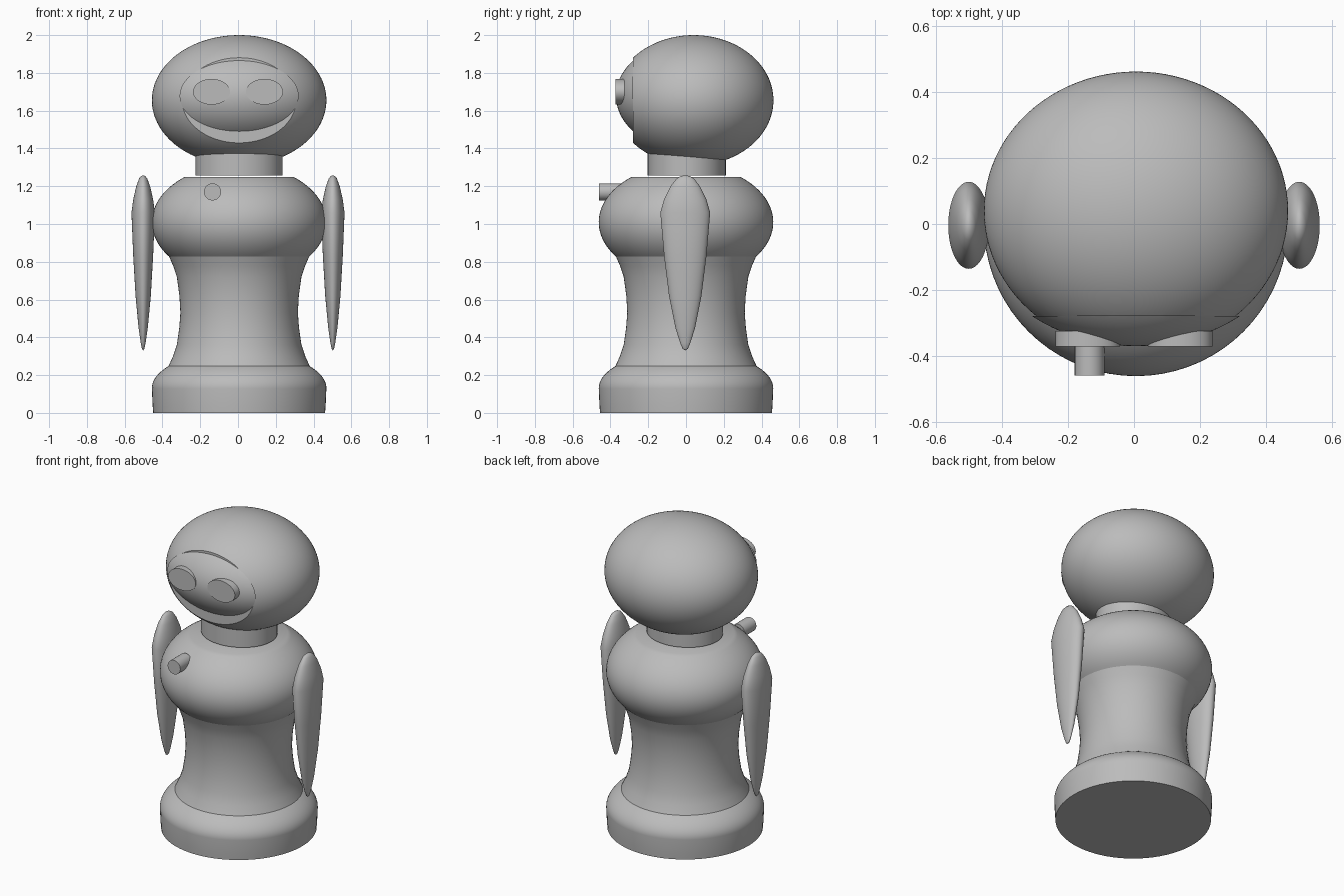
import bpy, bmesh, math
from math import sin, cos, pi
from mathutils import Matrix, Vector

cube = bpy.data.objects.get("Cube")
if cube:
    bpy.data.objects.remove(cube, do_unlink=True)

SEG = 72
CX = 0.006
FACE_Y = -0.28

grey = bpy.data.materials.new("plain grey")
grey.use_nodes = True
grey.diffuse_color = (0.5, 0.5, 0.5, 1)
grey.node_tree.nodes["Principled BSDF"].inputs["Base Color"].default_value = (0.5, 0.5, 0.5, 1)


def finish(name, bm, angle=32):
    bmesh.ops.recalc_face_normals(bm, faces=bm.faces)
    mesh = bpy.data.meshes.new(name)
    bm.to_mesh(mesh)
    bm.free()
    mesh.materials.append(grey)
    obj = bpy.data.objects.new(name, mesh)
    bpy.context.collection.objects.link(obj)
    bpy.ops.object.select_all(action="DESELECT")
    obj.select_set(True)
    bpy.context.view_layer.objects.active = obj
    bpy.ops.object.shade_smooth_by_angle(angle=math.radians(angle))
    return obj


def lathe(name, profile, centre=(0, 0), stretch=(1, 1), angle=32):
    """Turn (radius, height) points around z; open ends are capped."""
    bm = bmesh.new()
    verts = [bm.verts.new((r, 0, z)) for r, z in profile]
    edges = [bm.edges.new(pair) for pair in zip(verts, verts[1:])]
    bmesh.ops.spin(bm, geom=verts + edges, cent=(0, 0, 0), axis=(0, 0, 1),
                   angle=2 * pi, steps=SEG, use_duplicate=False)
    bmesh.ops.remove_doubles(bm, verts=bm.verts, dist=1e-5)
    bmesh.ops.holes_fill(bm, edges=[e for e in bm.edges if e.is_boundary], sides=0)
    bmesh.ops.scale(bm, vec=(*stretch, 1), verts=bm.verts)
    bmesh.ops.translate(bm, vec=(*centre, 0), verts=bm.verts)
    return finish(name, bm, angle)


def arc(radius, height, mid, start, end, steps=16):
    """Part of an ellipse as profile points, between two heights."""
    a, b = [math.asin((z - mid) / height) for z in (start, end)]
    return [(radius * cos(a + (b - a) * i / steps), mid + height * sin(a + (b - a) * i / steps))
            for i in range(steps + 1)]


def cut_ellipsoid(name, centre, radii, keep_front):
    """Ellipsoid sliced flat on the face plane, keeping one side."""
    bm = bmesh.new()
    bmesh.ops.create_uvsphere(bm, u_segments=96, v_segments=64, radius=1)
    bmesh.ops.transform(bm, matrix=Matrix.Translation(centre) @ Matrix.Diagonal((*radii, 1)),
                        verts=bm.verts)
    bmesh.ops.bisect_plane(bm, geom=bm.verts[:] + bm.edges[:] + bm.faces[:],
                           plane_co=(0, FACE_Y, 0), plane_no=(0, 1, 0),
                           clear_outer=keep_front, clear_inner=not keep_front)
    bmesh.ops.holes_fill(bm, edges=[e for e in bm.edges if e.is_boundary], sides=0)
    return finish(name, bm)


def disc_along_y(name, x, z, rx, rz, front, back):
    """Elliptical cylinder pointing at the front."""
    bm = bmesh.new()
    bmesh.ops.create_cone(bm, cap_ends=True, segments=48, radius1=1, radius2=1, depth=1)
    matrix = (Matrix.Translation((x, (front + back) / 2, z))
              @ Matrix.Diagonal((rx, back - front, rz, 1)) @ Matrix.Rotation(pi / 2, 4, "X"))
    bmesh.ops.transform(bm, matrix=matrix, verts=bm.verts)
    return finish(name, bm)


# Body: rounded base, curved waist, bulging torso with a flat top
lathe("base", [(0.455, 0), (0.458, 0.04)] + arc(0.462, 0.2, 0.13, 0.13, 0.25), (CX, 0))
lathe("waist", [(0.375, 0.245), (0.35, 0.3), (0.33, 0.36), (0.317, 0.45), (0.311, 0.53),
                (0.316, 0.62), (0.33, 0.72), (0.35, 0.78), (0.374, 0.835)], (CX, 0))
lathe("torso", arc(0.462, 0.306, 1.01, 0.825, 1.25, 28), (CX, 0))

# Neck
lathe("neck", [(0.23, 1.258), (0.23, 1.4)], (CX, 0.004), (1, 0.9))

# Head with a flat cut front and a domed face leaving a smile-shaped gap
cut_ellipsoid("head", (CX, 0.04, 1.655), (0.462, 0.423, 0.345), False)
cut_ellipsoid("face", (CX, 0.045, 1.678), (0.505, 0.416, 0.3), True)

# Eyes and chest knob
for side, label in ((-1, "right"), (1, "left")):
    disc_along_y(label + "_eye", side * 0.14, 1.7, 0.098, 0.068, -0.372, -0.325)
disc_along_y("chest_knob", -0.135, 1.17, 0.045, 0.045, -0.46, -0.34)

# Arms: flattened tapered paddles
arm = [(0, 0.33), (0.014, 0.34), (0.027, 0.37), (0.052, 0.45), (0.086, 0.62), (0.112, 0.83),
       (0.132, 1.06), (0.112, 1.13), (0.078, 1.2), (0.045, 1.242), (0.02, 1.255), (0, 1.257)]
for side, label in ((-1, "right"), (1, "left")):
    lathe(label + "_arm", arm, (side * 0.502, -0.004), (0.47, 1), 40)
